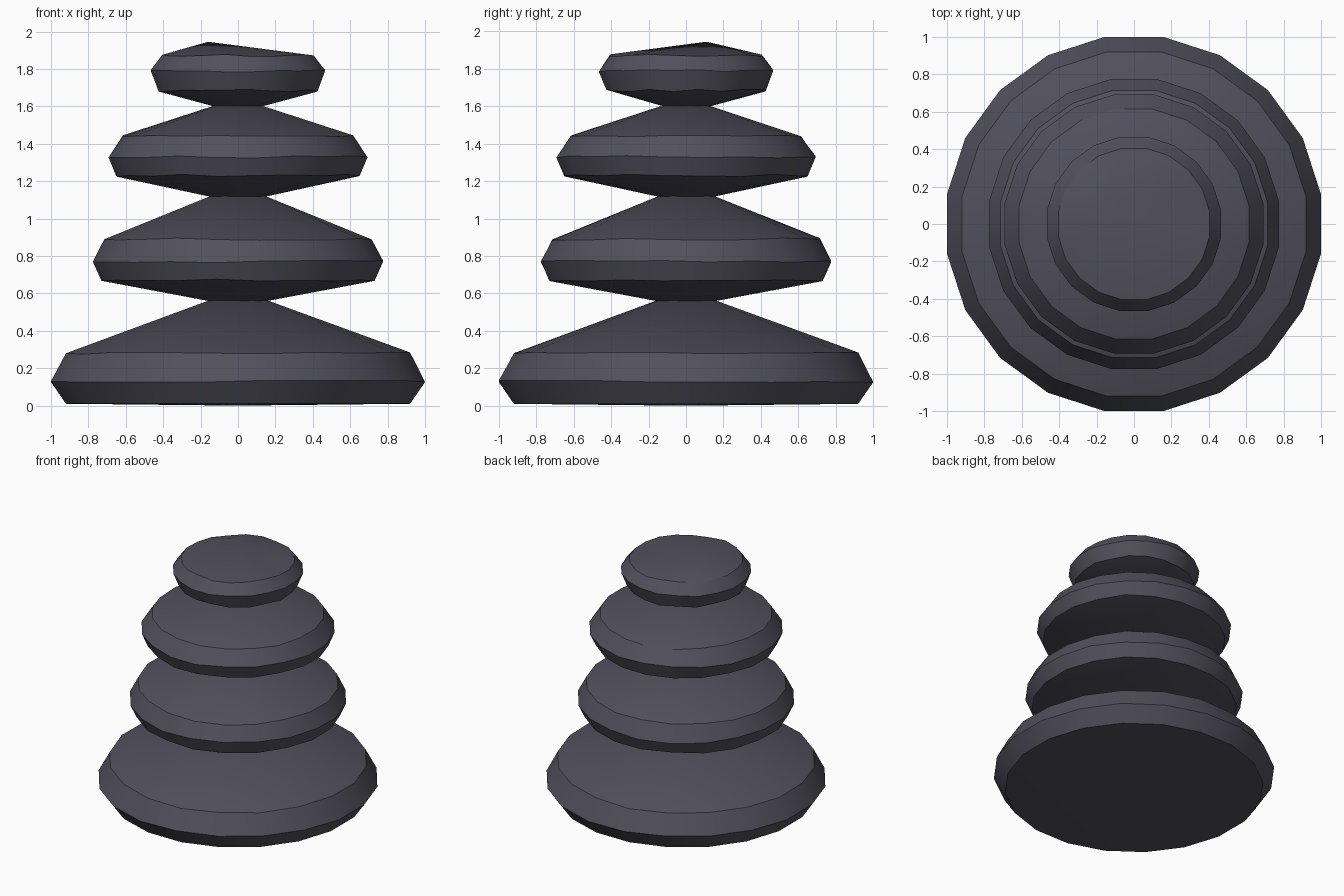
import bpy, bmesh, math, random

if "Cube" in bpy.data.objects:
    bpy.data.objects.remove(bpy.data.objects["Cube"])

random.seed(4)
SIDES = 20

stone = bpy.data.materials.new("dark slate")
stone.diffuse_color = (0.083, 0.08, 0.108, 1)
stone.use_nodes = True
stone.node_tree.nodes["Principled BSDF"].inputs["Base Color"].default_value = stone.diffuse_color


def make_stone(name, bottom, rings, top, wobble=0.006):
    """Flattened faceted pebble: low point, rings of (radius, z), high point."""
    bm = bmesh.new()
    loops = []
    for i, (r, z) in enumerate(rings):
        r /= math.cos(math.pi / SIDES)  # flats face the axes
        loop = []
        for k in range(SIDES):
            a = 2 * math.pi * (k + 0.5) / SIDES
            dz = 0 if z < 0.02 else random.uniform(-wobble, wobble)
            loop.append(bm.verts.new((r * math.cos(a), r * math.sin(a), z + dz)))
        loops.append(loop)
    low, high = bm.verts.new(bottom), bm.verts.new(top)
    for k in range(SIDES):
        n = (k + 1) % SIDES
        bm.faces.new((low, loops[0][n], loops[0][k]))
        for a, b in zip(loops, loops[1:]):
            bm.faces.new((a[k], a[n], b[n], b[k]))
        bm.faces.new((loops[-1][k], loops[-1][n], high))
    bmesh.ops.recalc_face_normals(bm, faces=bm.faces)
    mesh = bpy.data.meshes.new(name)
    bm.to_mesh(mesh)
    bm.free()
    mesh.materials.append(stone)
    obj = bpy.data.objects.new(name, mesh)
    bpy.context.collection.objects.link(obj)
    bpy.ops.object.select_all(action='DESELECT')
    obj.select_set(True)
    bpy.context.view_layer.objects.active = obj
    bpy.ops.object.shade_smooth_by_angle(angle=math.radians(24))


# Four stones, each resting on the tip of the one below
make_stone("base_stone", (0, 0, 0),
           [(0.92, 0.01), (1.0, 0.13), (0.92, 0.28)], (0, 0, 0.62))
make_stone("second_stone", (0, 0, 0.53),
           [(0.73, 0.67), (0.775, 0.77), (0.715, 0.89)], (0, 0, 1.18))
make_stone("third_stone", (0, 0, 1.085),
           [(0.65, 1.23), (0.692, 1.33), (0.615, 1.44)], (0, 0, 1.645))
make_stone("top_stone", (0, 0, 1.565),
           [(0.425, 1.685), (0.466, 1.79), (0.405, 1.872)], (-0.16, 0.11, 1.945))
